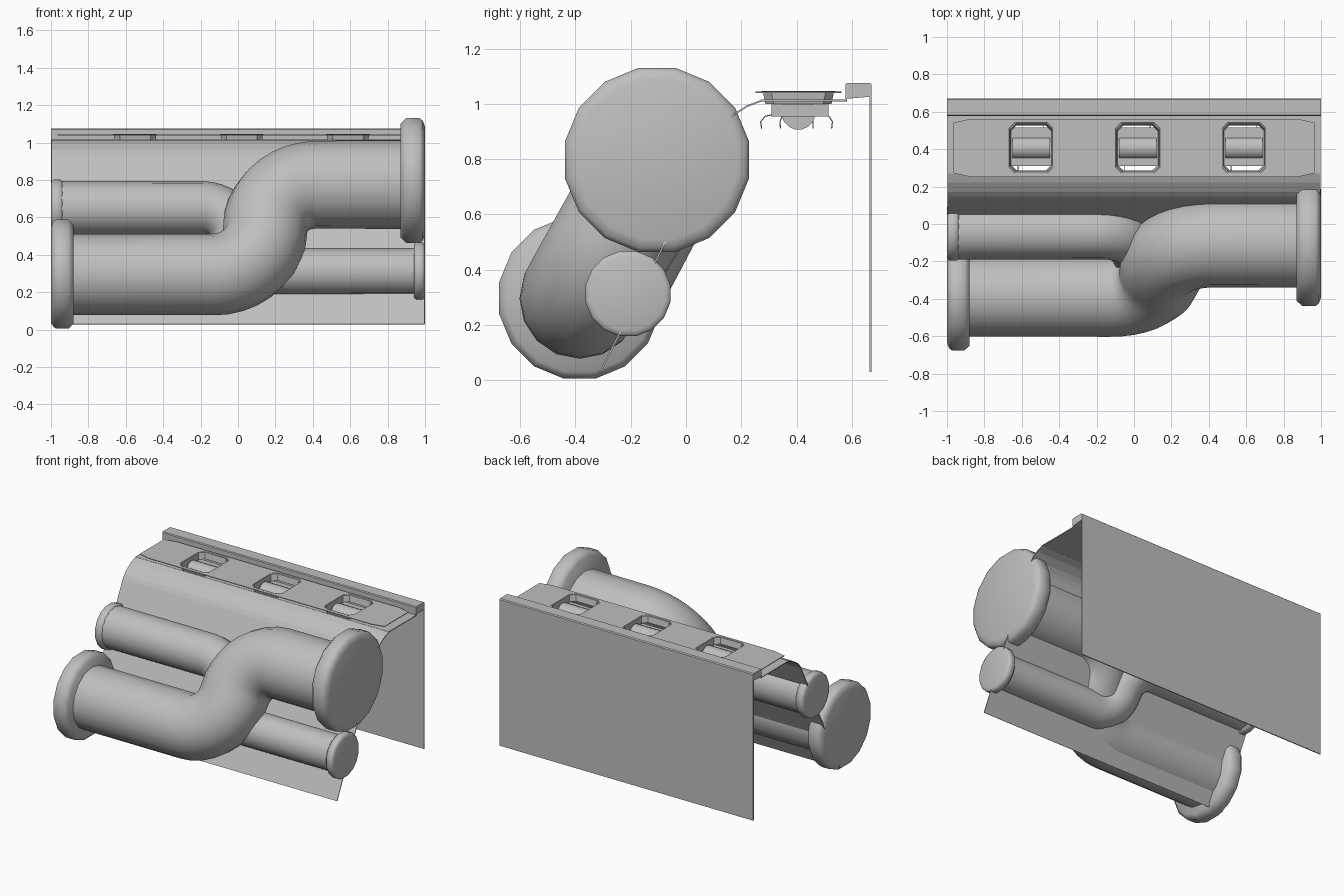
import bpy, bmesh, math
from mathutils import Vector

cube = bpy.data.objects.get("Cube")
if cube:
    bpy.data.objects.remove(cube)

# One plain grey for everything
grey = bpy.data.materials.new("plain grey")
grey.use_nodes = True
colour = (0.52, 0.52, 0.52, 1)
grey.diffuse_color = colour
grey.node_tree.nodes["Principled BSDF"].inputs["Base Color"].default_value = colour


def smooth(obj, angle):
    bpy.ops.object.select_all(action='DESELECT')
    obj.select_set(True)
    bpy.context.view_layer.objects.active = obj
    bpy.ops.object.shade_smooth_by_angle(angle=math.radians(angle))


def add(name, data):
    obj = bpy.data.objects.new(name, data)
    bpy.context.collection.objects.link(obj)
    data.materials.append(grey)
    return obj


def finish(name, bm):
    bmesh.ops.recalc_face_normals(bm, faces=bm.faces)
    mesh = bpy.data.meshes.new(name)
    bm.to_mesh(mesh)
    bm.free()
    return add(name, mesh)


def loft(name, rings, closed_ends=True):
    """Skin a list of equal-length closed rings."""
    bm = bmesh.new()
    loops = [[bm.verts.new(p) for p in ring] for ring in rings]
    n = len(loops[0])
    for a, b in zip(loops, loops[1:]):
        for i in range(n):
            j = (i + 1) % n
            bm.faces.new((a[i], a[j], b[j], b[i]))
    if closed_ends:
        bm.faces.new(loops[0])
        bm.faces.new(loops[-1])
    return finish(name, bm)


def disc_rings(profile, y, z, sides=16):
    """Rings around an axis along x, from (x, radius) pairs."""
    angles = [math.tau * (i + 0.5) / sides for i in range(sides)]
    return [[(x, y + r * math.cos(a), z + r * math.sin(a)) for a in angles]
            for x, r in profile]


def box(name, lo, hi):
    bm = bmesh.new()
    bmesh.ops.create_cube(bm, size=1)
    for v in bm.verts:
        v.co = [(l + h) / 2 + c * (h - l) for c, l, h in zip(v.co, lo, hi)]
    return finish(name, bm)


def to_mesh(obj):
    bpy.ops.object.select_all(action='DESELECT')
    obj.select_set(True)
    bpy.context.view_layer.objects.active = obj
    bpy.ops.object.convert(target='MESH')
    return bpy.context.view_layer.objects.active


def tube(name, points, radii, resolution):
    curve = bpy.data.curves.new(name, 'CURVE')
    curve.dimensions = '3D'
    curve.bevel_depth = 1
    curve.bevel_resolution = resolution
    spline = curve.splines.new('POLY')
    spline.points.add(len(points) - 1)
    for p, co, r in zip(spline.points, points, radii):
        p.co = (*co, 1)
        p.radius = r
    obj = to_mesh(add(name, curve))
    smooth(obj, 50)
    return obj


def holed_plate(name, outlines, z, thickness):
    curve = bpy.data.curves.new(name, 'CURVE')
    curve.dimensions = '2D'
    curve.fill_mode = 'BOTH'
    curve.extrude = thickness / 2
    for outline in outlines:
        spline = curve.splines.new('POLY')
        spline.points.add(len(outline) - 1)
        for p, (x, y) in zip(spline.points, outline):
            p.co = (x, y, 0, 1)
        spline.use_cyclic_u = True
    obj = add(name, curve)
    obj.location.z = z
    return to_mesh(obj)


def octagon(cx, cy, hx, hy, cut_x, cut_y):
    quarter = [(hx, hy - cut_y), (hx - cut_x, hy)]
    pts = quarter + [(-x, y) for x, y in reversed(quarter)]
    pts += [(-x, -y) for x, y in pts]
    return [(cx + x, cy + y) for x, y in pts]


def s_pipe(name, left, right, r_left, r_right, mid_x, steps=9):
    """Two straight runs along x joined by a pair of quarter bends."""
    a, b = Vector((0, *left)), Vector((0, *right))
    across = (b - a).normalized()
    bend = (b - a).length / 2
    pts = [a + Vector((-0.97, 0, 0))]
    for i in range(steps + 1):
        t = math.pi / 2 * i / steps
        pts.append(a + Vector((mid_x - bend + bend * math.sin(t), 0, 0))
                   + across * bend * (1 - math.cos(t)))
    for i in range(1, steps + 1):
        t = math.pi / 2 * i / steps
        pts.append(a + Vector((mid_x + bend - bend * math.cos(t), 0, 0))
                   + across * bend * (1 + math.sin(t)))
    pts.append(b + Vector((0.97, 0, 0)))
    radii = [r_left + (r_right - r_left) * i / (len(pts) - 1) for i in range(len(pts))]
    tube(name, pts, radii, 6)


def end_cap(name, side, centre, radius, depth):
    e = depth * 0.22
    profile = [(1, radius - e * 1.6), (1 - e * 0.4, radius - e * 0.5), (1 - e, radius),
               (1 - depth + e, radius), (1 - depth, radius - e)]
    cap = loft(name, disc_rings([(side * x, r) for x, r in profile], *centre))
    smooth(cap, 60)


# Pipes and their end caps
s_pipe("large_pipe", (-0.385, 0.295), (-0.105, 0.775), 0.217, 0.236, 0.145)
end_cap("large_pipe_right_cap", -1, (-0.385, 0.297), 0.297, 0.12)
end_cap("large_pipe_left_cap", 1, (-0.105, 0.797), 0.34, 0.13)
s_pipe("small_pipe", (-0.045, 0.65), (-0.21, 0.312), 0.145, 0.124, 0.0)
end_cap("small_pipe_right_cap", -1, (-0.042, 0.648), 0.157, 0.065)
end_cap("small_pipe_left_cap", 1, (-0.21, 0.313), 0.157, 0.06)

# Back plate and top rail
box("back_plate", (-1, 0.665, 0.03), (1, 0.672, 1.07))
rail_profile = [(0.577, 1.018), (0.672, 1.026), (0.672, 1.07), (0.665, 1.076),
                (0.582, 1.076), (0.577, 1.07)]
loft("top_rail", [[(x, y, z) for y, z in rail_profile] for x in (-1, 1)])

# Sloping front sheet, curling over at the top
sheet_profile = [(-0.31, 0.03), (0.13, 0.91), (0.148, 0.936), (0.172, 0.96),
                 (0.222, 0.992), (0.272, 1.011)]
bm = bmesh.new()
rows = [[bm.verts.new((x, y, z)) for x in (-0.998, 0.998)] for y, z in sheet_profile]
for a, b in zip(rows, rows[1:]):
    bm.faces.new((a[0], a[1], b[1], b[0]))
sheet = finish("sloping_sheet", bm)
solid = sheet.modifiers.new("thickness", 'SOLIDIFY')
solid.thickness = 0.006
solid.offset = 0

# Top sheet and raised plate, both pierced for the lamps
lamp_xs = (-0.55, 0.02, 0.588)
lamp_y = 0.407
holes = [octagon(x, lamp_y, 0.113, 0.128, 0.03, 0.03) for x in lamp_xs]
holed_plate("top_sheet", [octagon(0, 0.4265, 0.998, 0.1555, 0.001, 0.001)] + holes,
            1.012, 0.006)
holed_plate("raised_plate", [octagon(0, 0.407, 0.965, 0.155, 0.09, 0.02)] + holes,
            1.042, 0.005)

# Lamps: flared rim, box, roller and loose wires
for n, x in enumerate(lamp_xs, 1):
    rim = [(0.118, 0.135, 1.046), (0.113, 0.128, 1.04), (0.108, 0.12, 1.0)]
    loft(f"lamp_rim_{n}", [[(px, py, z) for px, py in
                            octagon(x, lamp_y, hx, hy, 0.03, 0.03)]
                           for hx, hy, z in rim], closed_ends=False)
    box(f"lamp_box_{n}", (x - 0.108, 0.31, 0.955), (x + 0.108, 0.515, 0.998))
    roller = loft(f"lamp_roller_{n}", disc_rings([(x - 0.1, 0.062), (x + 0.1, 0.062)],
                                                 lamp_y, 0.968))
    smooth(roller, 50)
    for k, (y, out) in enumerate([(0.31, -0.04), (0.36, -0.02), (0.45, 0.01), (0.5, 0.03)]):
        wx = x - 0.07 + 0.045 * k
        tube(f"lamp_wire_{n}_{k + 1}",
             [(wx, y, 0.96), (wx, y + out * 0.6, 0.955), (wx, y + out, 0.935),
              (wx, y + out * 0.9, 0.91)], [0.002] * 4, 0)
